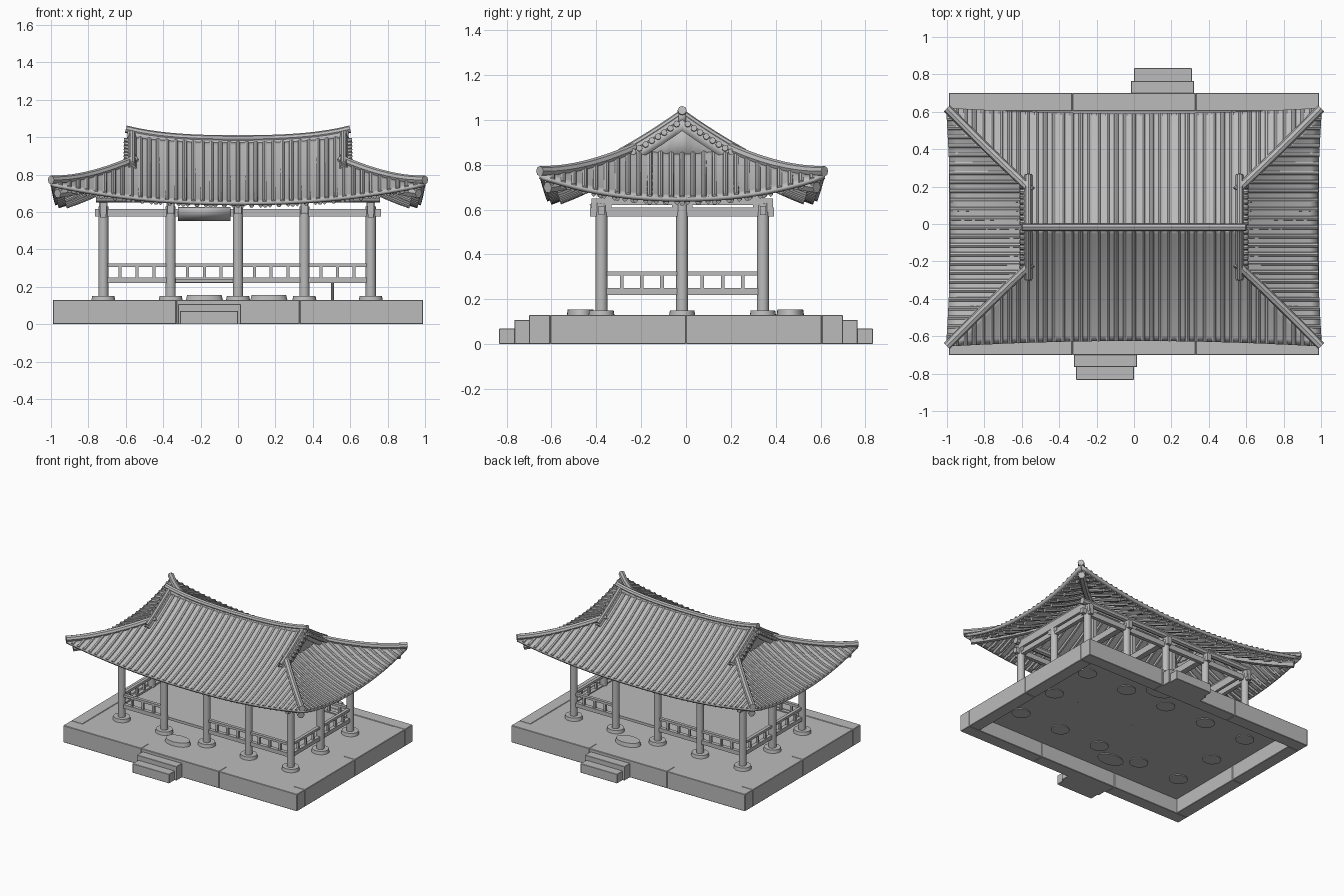
import bpy, bmesh, math
from mathutils import Matrix, Vector

cube = bpy.data.objects.get("Cube")
if cube:
    bpy.data.objects.remove(cube)

grey = bpy.data.materials.new("stone_grey")
grey.use_nodes = True
tone = (0.5, 0.5, 0.5, 1)
grey.diffuse_color = tone
grey.node_tree.nodes["Principled BSDF"].inputs["Base Color"].default_value = tone

CY = -0.017            # centre line of the building
GABLE, HIP_T = 0.57, 0.35
COLS = [-0.72, -0.36, 0, 0.355, 0.71]
ROWS = [CY - 0.36, CY + 0.36]


def finish(name, mesh, smooth=False):
    ob = bpy.data.objects.new(name, mesh)
    bpy.context.collection.objects.link(ob)
    mesh.materials.clear()
    mesh.materials.append(grey)
    if smooth:
        mesh.shade_smooth()
        mesh.set_sharp_from_angle(angle=math.radians(40))
    return ob


def boxes(name, spans, bevel=0):
    """Join axis-aligned boxes given as (x0, x1, y0, y1, z0, z1)."""
    bm = bmesh.new()
    for x0, x1, y0, y1, z0, z1 in spans:
        mid = Vector((x0 + x1, y0 + y1, z0 + z1)) / 2
        size = Matrix.Diagonal((x1 - x0, y1 - y0, z1 - z0, 1))
        bmesh.ops.create_cube(bm, size=1, matrix=Matrix.Translation(mid) @ size)
    mesh = bpy.data.meshes.new(name)
    bm.to_mesh(mesh)
    bm.free()
    ob = finish(name, mesh)
    if bevel:
        ob.modifiers.new("edges", "BEVEL").width = bevel
    return ob


def tubes(name, paths, radius, res=2):
    """Join round bars that follow the given paths."""
    curve = bpy.data.curves.new(name, "CURVE")
    curve.dimensions = "3D"
    curve.bevel_depth, curve.bevel_resolution = radius, res
    curve.use_fill_caps = True
    for path in paths:
        spline = curve.splines.new("POLY")
        spline.points.add(len(path) - 1)
        for point, co in zip(spline.points, path):
            point.co = (*co, 1)
    temp = bpy.data.objects.new(name + "_path", curve)
    bpy.context.collection.objects.link(temp)
    deps = bpy.context.evaluated_depsgraph_get()
    mesh = bpy.data.meshes.new_from_object(temp.evaluated_get(deps))
    bpy.data.objects.remove(temp)
    return finish(name, mesh, True)


def sheet(name, fn, nu, nv, thick):
    """Grid of fn(u, v) with u and v in 0..1, thickened evenly."""
    bm = bmesh.new()
    g = [[bm.verts.new(fn(i / nu, j / nv)) for j in range(nv + 1)] for i in range(nu + 1)]
    for i in range(nu):
        for j in range(nv):
            bm.faces.new((g[i][j], g[i + 1][j], g[i + 1][j + 1], g[i][j + 1]))
    mesh = bpy.data.meshes.new(name)
    bm.to_mesh(mesh)
    bm.free()
    ob = finish(name, mesh, True)
    mod = ob.modifiers.new("thickness", "SOLIDIFY")
    mod.thickness, mod.offset = thick, 0
    return ob


def discs(name, items, z0, z1):
    """Join rounded stones given as (x, y, rx, ry)."""
    bm = bmesh.new()
    for x, y, rx, ry in items:
        m = Matrix.Translation((x, y, (z0 + z1) / 2)) @ Matrix.Diagonal((rx, ry, z1 - z0, 1))
        bmesh.ops.create_cone(bm, cap_ends=True, segments=24, radius1=1, radius2=0.88, depth=1, matrix=m)
    mesh = bpy.data.meshes.new(name)
    bm.to_mesh(mesh)
    bm.free()
    return finish(name, mesh, True)


def spread(a, b, n):
    return [a + (b - a) * i / n for i in range(n + 1)]


# Roof shape: t runs from ridge to long eave, s from gable to end eave
def height(x, t):
    return 0.97 - 0.44 * t + 0.115 * t * t + 0.1 * abs(x) ** 2.2


def long_pt(x, t, side, dz=0):
    return (x, CY + side * t * (0.605 + 0.03 * x * x), height(x, t) + dz)


def hip_pt(s, sx, sy, dz=0):
    return long_pt(sx * (GABLE + 0.43 * s), HIP_T + 0.65 * s, sy, dz)


def end_pt(s, y, side, dz=0):
    hip = hip_pt(s, 1, 1)
    k = min(1, abs(y) / (hip[1] - CY))
    x = GABLE + s * (0.41 + 0.02 * k * k)
    return (side * x, CY + y, hip[2] - (0.03 + 0.07 * s) * (1 - k ** 2.2) + dz)


def long_start(x):
    return HIP_T + 0.65 * (abs(x) - GABLE) / 0.43 if abs(x) > GABLE else 0


def end_start(y):
    return max(-0.1, (abs(y) / 0.63 - HIP_T) / 0.65)


def slope_bars(name, n_long, n_end, t0, t1, dz, radius, res):
    """Parallel bars running down all four slopes."""
    paths = []
    for side in (-1, 1):
        for x in spread(-0.95, 0.95, n_long):
            a = max(t0, long_start(x))
            if a < t1 - 0.02:
                paths.append([long_pt(x, t, side, dz) for t in spread(a, t1, 9)])
        for y in spread(-0.58, 0.58, n_end):
            a = max((t0 - HIP_T) / 0.65, end_start(y))
            b = 1 - (1 - t1) * 1.5
            if a < b - 0.02:
                paths.append([end_pt(s, y, side, dz) for s in spread(a, b, 7)])
    tubes(name, paths, radius, res)


def width(t):
    return GABLE + 0.43 * max(0, (t - HIP_T) / 0.65)


for side, tag in ((-1, "front"), (1, "back")):
    sheet(tag + "_roof", lambda u, v: long_pt((2 * u - 1) * width(v), v, side), 32, 20, 0.02)
for side, tag in ((-1, "right"), (1, "left")):
    def end_slope(u, v):
        s = 1.1 * v - 0.1
        return end_pt(s, (2 * u - 1) * (hip_pt(s, 1, 1)[1] - CY), side)
    sheet(tag + "_roof", end_slope, 24, 10, 0.02)

    # Gable wall and its sloping boards
    def wall(u, v):
        x, y, z = long_pt(side * 0.55, abs(2 * u - 1) * 0.36, 1 if u > 0.5 else -1)
        return (x, y, 0.81 + (z - 0.81) * v)
    sheet(tag + "_gable", wall, 12, 1, 0.02)
    sheet(tag + "_gable_board", lambda u, v: long_pt(
        side * 0.585, abs(2 * u - 1) * 0.4, 1 if u > 0.5 else -1, -0.05 * v), 16, 1, 0.015)

slope_bars("roof_tiles", 40, 24, 0, 1, 0.006, 0.013, 2)
slope_bars("rafters", 26, 16, 0, 0.9, -0.034, 0.013, 1)
slope_bars("eave_rafters", 39, 25, 0.76, 0.97, -0.02, 0.011, 0)

# Hip ridges, hip rafters and gable ridges at each corner
corners = [(sx, sy) for sx in (-1, 1) for sy in (-1, 1)]
tubes("hip_ridges", [[hip_pt(s, sx, sy, 0.014 + 0.012 * s ** 4) for s in spread(-0.05, 1, 12)]
                     for sx, sy in corners], 0.023)
tubes("hip_rafters", [[hip_pt(s, sx, sy, -0.05) for s in spread(-0.3, 0.92, 10)]
                      for sx, sy in corners], 0.026, 1)
for dz, r in ((0.01, 0.022), (0.032, 0.016)):
    tubes("gable_ridges", [[long_pt(sx * 0.565, t, sy, dz) for t in spread(0, 0.45, 8)]
                           for sx, sy in corners], r)
tubes("gable_tile_ends", [[long_pt(sx * x, t, sy, -0.004) for x in (0.57, 0.61)]
                          for sx, sy in corners for t in spread(0.04, 0.4, 8)], 0.014)


def crest(x):
    return height(x, 0) + 0.02 + 0.02 * (abs(x) / 0.6) ** 4


sheet("ridge_wall", lambda u, v: (1.18 * u - 0.59, CY, crest(1.18 * u - 0.59) - 0.05 * v), 20, 1, 0.034)
tubes("ridge_cap", [[(x, CY, crest(x)) for x in spread(-0.6, 0.6, 20)]], 0.02)

# Hollow stone plinth with paved top
ring = []
for sy in (-1, 1):
    y0, y1 = sorted((sy * 0.7, sy * 0.605))
    ring += [(a, a + 0.66, y0, y1, 0, 0.13) for a in (-0.99, -0.33, 0.33)]
    x0, x1 = sorted((sy * 0.99, sy * 0.895))
    ring += [(x0, x1, a, a + 0.605, 0, 0.13) for a in (-0.605, 0)]
boxes("plinth_stones", ring, 0.003)
boxes("paving", [(-0.9, 0.9, -0.61, 0.61, 0.112, 0.126)])
for k, tag in ((-1, "front"), (1, "back")):
    spans = []
    for far, top, a, b in ((0.765, 0.107, -0.015, 0.32), (0.833, 0.07, 0, 0.31)):
        x0, x1 = sorted((k * a, k * b))
        y0, y1 = sorted((k * 0.69, k * far))
        spans.append((x0, x1, y0, y1, 0, top))
    boxes(tag + "_steps", spans, 0.002)

# Columns, base stones and stepping stones
posts = [(x, y) for x in COLS for y in ROWS] + [(COLS[0], CY), (COLS[-1], CY)]
discs("base_stones", [(x, y, 0.068, 0.062) for x, y in posts], 0.105, 0.15)
discs("stepping_stones", [(-0.18, -0.47, 0.105, 0.065), (0.165, 0.465, 0.105, 0.065)], 0.105, 0.155)
tubes("columns", [[(x, y, 0.14), (x, y, 0.63)] for x, y in posts], 0.027, 4)
boxes("column_brackets", [(x - 0.018, x + 0.018, y - 0.045, y + 0.045, 0.59, 0.65) for x, y in posts])

# Beams, purlins and roof posts
beams = [(-0.765, 0.765, y - 0.014, y + 0.014, 0.575, 0.615) for y in ROWS]
beams += [(x - 0.015, x + 0.015, ROWS[0] - 0.05, ROWS[1] + 0.05, 0.57, 0.61) for x in (COLS[0], COLS[-1])]
beams += [(x - 0.022, x + 0.022, ROWS[0], ROWS[1], 0.62, 0.67) for x in COLS]
beams += [(x - 0.015, x + 0.015, CY - 0.02, CY + 0.02, 0.66, 0.91) for x in COLS[1:-1]]
boxes("beams", beams)
tubes("purlins", [[(-0.76, y, 0.675), (0.76, y, 0.675)] for y in ROWS]
      + [[(x, ROWS[0], 0.675), (x, ROWS[1], 0.675)] for x in (COLS[0], COLS[-1])]
      + [[(-0.55, CY, 0.91), (0.55, CY, 0.91)]], 0.024)

# Raised floor on short posts
boxes("wooden_floor", [(-0.7, 0.7, ROWS[0] + 0.01, ROWS[1] - 0.01, 0.222, 0.242)])
tubes("floor_posts", [[(x, CY, 0.11), (x, CY, 0.23)] for x in (-0.36, 0, 0.505)], 0.007)


# Railings, leaving one open bay on each long side
def railing(a, b, fixed, along_x):
    parts = [(a, b, 0.012, 0.306, 0.324), (a, b, 0.014, 0.22, 0.25)]
    parts += [(p - 0.008, p + 0.008, 0.008, 0.24, 0.31) for p in spread(a, b, 4)[1:-1]]
    for p, q, h, z0, z1 in parts:
        yield (p, q, fixed - h, fixed + h, z0, z1) if along_x else (fixed - h, fixed + h, p, q, z0, z1)


rails = []
for i in range(4):
    for row, gap in zip(ROWS, (1, 2)):
        if i != gap:
            rails += railing(COLS[i], COLS[i + 1], row, True)
for x in (COLS[0], COLS[-1]):
    rails += railing(ROWS[0], CY, x, False)
    rails += railing(CY, ROWS[1], x, False)
boxes("railings", rails)

# Blank board hung over the entrance
sheet("hanging_board", lambda u, v: (-0.32 + 0.28 * u, -0.39 - 0.035 * v, 0.555 + 0.07 * v), 1, 1, 0.012)
